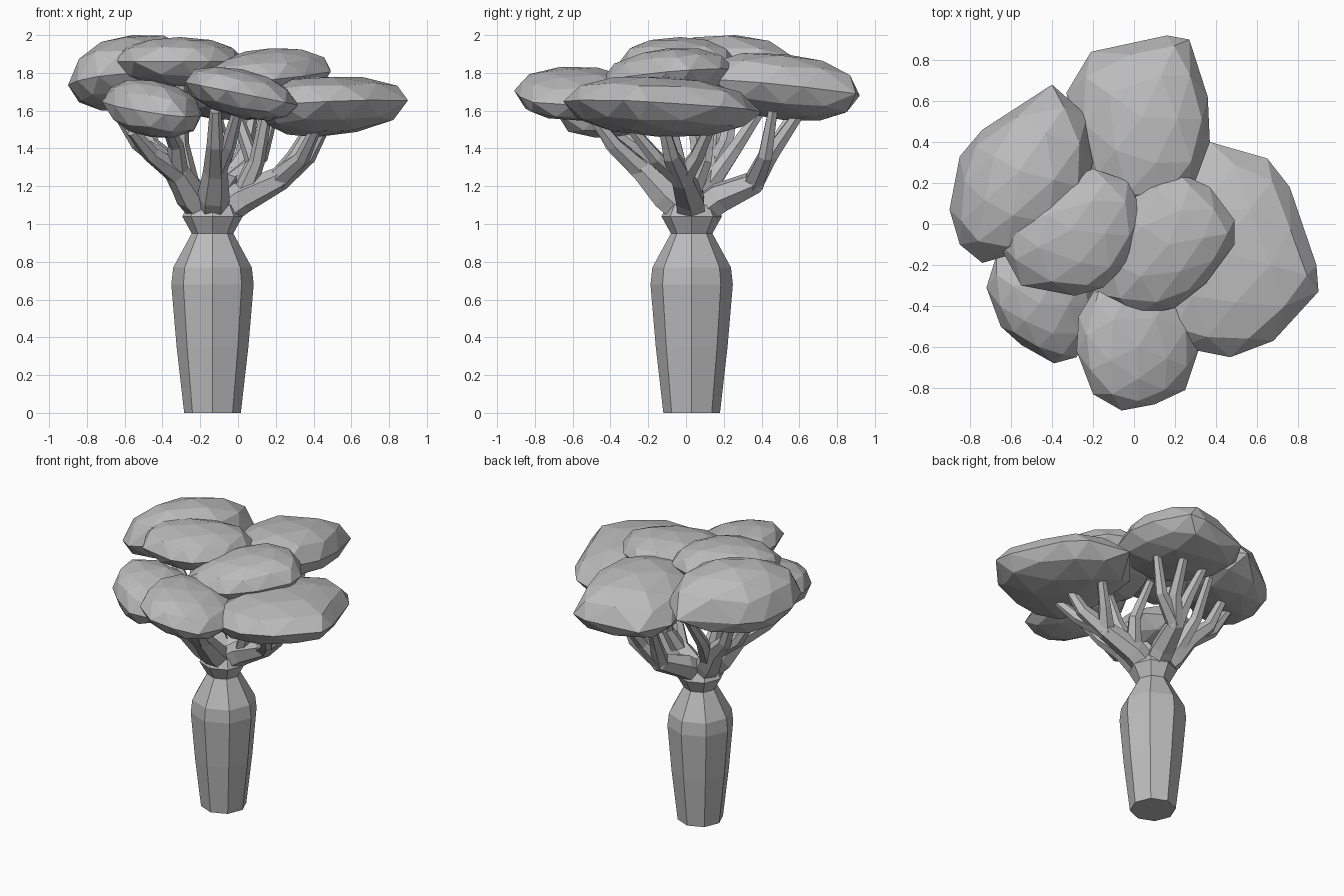
import bpy
import bmesh
import math
from mathutils import Vector

cube = bpy.data.objects.get("Cube")
if cube:
    bpy.data.objects.remove(cube)

GREY = (0.5, 0.5, 0.5, 1.0)
grey = bpy.data.materials.new("plain grey")
grey.use_nodes = True
grey.diffuse_color = GREY
for node in grey.node_tree.nodes:
    if node.type == "BSDF_PRINCIPLED":
        node.inputs["Base Color"].default_value = GREY
        node.inputs["Roughness"].default_value = 0.9


def add_object(name, bm):
    """Turn a bmesh into a flat shaded object."""
    bmesh.ops.recalc_face_normals(bm, faces=bm.faces)
    mesh = bpy.data.meshes.new(name)
    bm.to_mesh(mesh)
    bm.free()
    mesh.materials.append(grey)
    obj = bpy.data.objects.new(name, mesh)
    bpy.context.scene.collection.objects.link(obj)
    return obj


def tube(name, points, radii, sides):
    """Tapered tube through the points, one radius for each point."""
    bm = bmesh.new()
    points = [Vector(p) for p in points]
    rings = []
    for i, (point, radius) in enumerate(zip(points, radii)):
        before = points[max(i - 1, 0)]
        after = points[min(i + 1, len(points) - 1)]
        turn = Vector((0, 0, 1)).rotation_difference(after - before)
        ring = []
        for k in range(sides):
            a = math.tau * k / sides
            offset = Vector((math.cos(a), math.sin(a), 0)) * radius
            ring.append(bm.verts.new(point + turn @ offset))
        rings.append(ring)
    for low, high in zip(rings, rings[1:]):
        for k in range(sides):
            n = (k + 1) % sides
            bm.faces.new((low[k], low[n], high[n], high[k]))
    bm.faces.new(rings[0][::-1])
    bm.faces.new(rings[-1])
    return add_object(name, bm)


def foliage(name, center, up, down, tilt, outline):
    """Faceted clump whose ten-sided rim follows the outline, anticlockwise."""
    bm = bmesh.new()
    bmesh.ops.create_icosphere(bm, subdivisions=2, radius=1)
    middle = Vector(center)
    steps = len(outline)
    rim = [Vector((x, y, middle.z)) - middle for x, y in outline]
    for v in bm.verts:
        # The sphere's rim corners lie half a step off the x axis
        turn = (math.atan2(v.co.y, v.co.x) / math.tau * steps - 0.5) % steps
        i = int(turn + 1e-4)
        edge = rim[i % steps].lerp(rim[(i + 1) % steps], max(turn - i, 0))
        spot = edge * math.hypot(v.co.x, v.co.y)
        spot.z = abs(v.co.z) ** 0.8 * (up if v.co.z > 0 else -down)
        spot.z += spot.x * tilt[0] + spot.y * tilt[1]
        v.co = middle + spot
    return add_object(name, bm)


# Swollen eight-sided trunk with a narrow neck and a flared crown
AXIS = (-0.135, 0.03)
profile = [(0, 0.15), (0.35, 0.19), (0.68, 0.218), (0.77, 0.208),
           (0.95, 0.11), (1.04, 0.16), (1.1, 0.13)]
tube("trunk", [(*AXIS, z) for z, r in profile], [r for z, r in profile], 8)

# Main limbs, each growing from inside the crown of the trunk
limb_radii = [0.085, 0.085, 0.065, 0.046, 0.03]
limbs = {
    "left_limb": [(*AXIS, 1.03), (0.02, 0.02, 1.14), (0.22, -0.02, 1.24),
                  (0.37, -0.08, 1.36), (0.46, -0.12, 1.52)],
    "front_limb": [(*AXIS, 1.03), (-0.13, -0.11, 1.15), (-0.12, -0.23, 1.28),
                   (-0.12, -0.39, 1.42), (-0.12, -0.5, 1.6)],
    "back_limb": [(*AXIS, 1.03), (-0.1, 0.18, 1.14), (-0.05, 0.36, 1.22),
                  (0.03, 0.45, 1.37), (0.08, 0.61, 1.6)],
    "right_back_limb": [(*AXIS, 1.03), (-0.25, 0.09, 1.16), (-0.34, 0.15, 1.3),
                        (-0.46, 0.21, 1.42), (-0.55, 0.25, 1.64)],
    "right_front_limb": [(*AXIS, 1.03), (-0.25, -0.05, 1.15), (-0.32, -0.14, 1.27),
                         (-0.46, -0.26, 1.37), (-0.56, -0.37, 1.49)],
}
for name, path in limbs.items():
    tube(name, path, limb_radii, 6)

# Thinner forks that leave a limb at one of its joints
forks = [
    ("left_limb", 1, (0.1, -0.04, 1.33), (0.17, -0.12, 1.7)),
    ("left_limb", 1, (0.08, 0.1, 1.33), (-0.02, 0.14, 1.62)),
    ("left_limb", 2, (0.3, 0.06, 1.36), (0.4, 0.14, 1.54)),
    ("left_limb", 2, (0.34, -0.16, 1.35), (0.42, -0.3, 1.52)),
    ("front_limb", 2, (-0.05, -0.38, 1.42), (0.0, -0.52, 1.6)),
    ("back_limb", 2, (0.12, 0.42, 1.36), (0.19, 0.46, 1.6)),
    ("back_limb", 2, (-0.08, 0.46, 1.4), (-0.12, 0.58, 1.6)),
    ("right_back_limb", 1, (-0.3, 0.06, 1.42), (-0.3, 0, 1.78)),
    ("right_back_limb", 1, (-0.31, 0.26, 1.4), (-0.29, 0.42, 1.64)),
    ("right_back_limb", 2, (-0.53, 0.16, 1.43), (-0.66, 0.17, 1.63)),
    ("right_front_limb", 2, (-0.33, -0.26, 1.42), (-0.38, -0.42, 1.53)),
]
for number, (limb, joint, bend, tip) in enumerate(forks, 1):
    tube(f"fork_{number}", [limbs[limb][joint], bend, tip], [0.06, 0.042, 0.028], 6)

# Canopy clumps: centre, height above and below the rim, tilt, rim outline
foliage("left_foliage", (0.41, -0.13, 1.62), 0.16, 0.16, (0.05, -0.05), [
    (0.89, -0.2), (0.76, 0.18), (0.65, 0.32), (0.37, 0.4), (0.12, 0.1),
    (0.13, -0.5), (0.22, -0.6), (0.47, -0.65), (0.68, -0.57), (0.9, -0.33)])
foliage("back_foliage", (0.04, 0.52, 1.71), 0.19, 0.16, (0.08, -0.1), [
    (0.36, 0.62), (0.27, 0.9), (0.16, 0.92), (-0.21, 0.84), (-0.33, 0.64),
    (-0.26, 0.33), (-0.15, 0.1), (0.06, 0.06), (0.27, 0.13), (0.37, 0.4)])
foliage("right_back_foliage", (-0.56, 0.26, 1.76), 0.24, 0.16, (0.13, -0.1), [
    (-0.2, 0.3), (-0.23, 0.53), (-0.4, 0.68), (-0.74, 0.46), (-0.85, 0.33),
    (-0.9, 0.07), (-0.85, -0.1), (-0.74, -0.19), (-0.5, -0.12), (-0.28, 0.05)])
foliage("right_front_foliage", (-0.46, -0.39, 1.61), 0.15, 0.15, (-0.12, 0.08), [
    (-0.19, -0.33), (-0.22, -0.17), (-0.42, -0.1), (-0.67, -0.15), (-0.72, -0.31),
    (-0.65, -0.5), (-0.55, -0.59), (-0.39, -0.68), (-0.28, -0.65), (-0.2, -0.47)])
foliage("front_foliage", (0.02, -0.6, 1.69), 0.13, 0.13, (-0.2, 0), [
    (0.32, -0.6), (0.27, -0.4), (0.1, -0.26), (-0.15, -0.25), (-0.27, -0.45),
    (-0.28, -0.62), (-0.2, -0.83), (-0.06, -0.91), (0.1, -0.88), (0.25, -0.81)])
foliage("top_right_foliage", (-0.31, -0.03, 1.86), 0.13, 0.13, (0, 0), [
    (0.04, 0.06), (-0.03, 0.21), (-0.2, 0.27), (-0.42, 0.18), (-0.62, 0.05),
    (-0.67, -0.08), (-0.55, -0.3), (-0.29, -0.35), (-0.15, -0.31), (-0.02, -0.18)])
foliage("top_left_foliage", (0.17, -0.1, 1.79), 0.14, 0.14, (0.05, 0.08), [
    (0.49, 0.02), (0.37, 0.18), (0.2, 0.26), (0, 0.18), (-0.16, -0.05),
    (-0.19, -0.34), (0, -0.45), (0.2, -0.41), (0.35, -0.29), (0.49, -0.1)])
